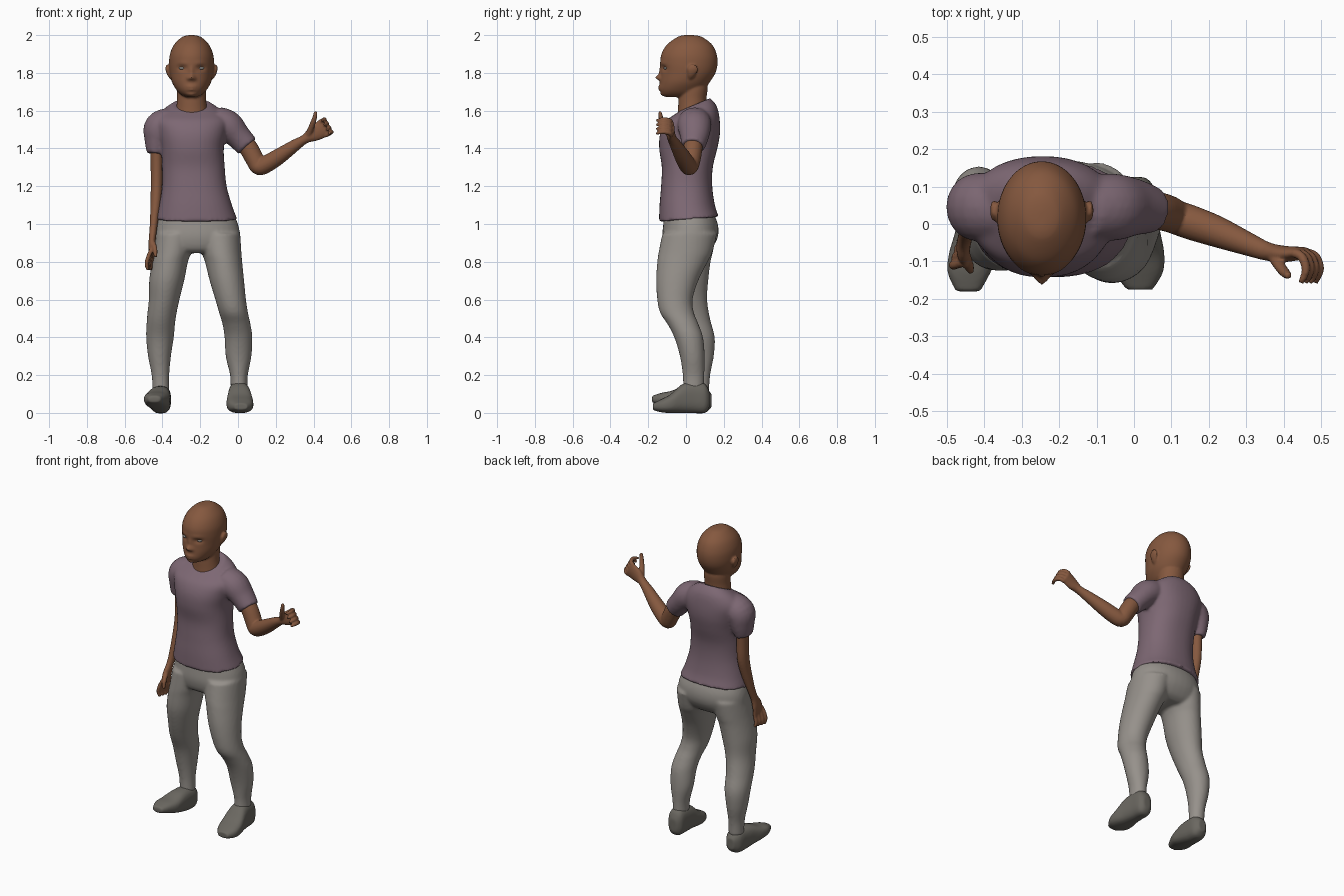
import bpy, bmesh, math
from mathutils import Vector, Matrix


def material(name, rgb):
    m = bpy.data.materials.new(name)
    m.diffuse_color = (*rgb, 1)
    return m


SKIN = material("brown_skin", (0.235, 0.098, 0.049))
SHIRT = material("mauve_cloth", (0.205, 0.137, 0.172))
PANTS = material("grey_cloth", (0.305, 0.283, 0.258))
SHOE = material("dark_grey_shoe", (0.145, 0.136, 0.118))
EYE = material("pale_eye", (0.26, 0.25, 0.23))


def smooth_rows(rows, steps):
    """Catmull-Rom interpolation between control rows."""
    out = []
    for i in range(len(rows) - 1):
        a, b, c, d = (rows[max(i - 1, 0)], rows[i], rows[i + 1], rows[min(i + 2, len(rows) - 1)])
        for s in range(steps):
            t = s / steps
            out.append([0.5 * (2 * q + (r - p) * t + (2 * p - 5 * q + 4 * r - w) * t * t
                               + (3 * q - p - 3 * r + w) * t ** 3) for p, q, r, w in zip(a, b, c, d)])
    return out + [list(rows[-1])]


def skin_rings(bm, rings):
    loops = [[bm.verts.new(v) for v in ring] for ring in rings]
    n = len(loops[0])
    for a, b in zip(loops, loops[1:]):
        for i in range(n):
            bm.faces.new((a[i], a[(i + 1) % n], b[(i + 1) % n], b[i]))
    bm.faces.new(loops[0][::-1])
    bm.faces.new(loops[-1])


def slices(bm, rows, axis="z", power=1.0, n=40, steps=5):
    """Loft of flat slices: (position, x0, x1, v0, v1, tilt)."""
    rings = []
    for h, x0, x1, v0, v1, k in smooth_rows([(*r, 0)[:6] for r in rows], steps):
        ring = []
        for i in range(n):
            a = 2 * math.pi * i / n
            c, s = [math.copysign(abs(f) ** power, f) for f in (math.cos(a), math.sin(a))]
            x, v = (x0 + x1) / 2 + c * (x1 - x0) / 2, (v0 + v1) / 2 + s * (v1 - v0) / 2
            w = h + k * s * (v1 - v0) / 2
            ring.append((x, v, w) if axis == "z" else (x, w, v))
        rings.append(ring)
    skin_rings(bm, rings)


def tube(bm, pts, side=(0, 1, 0), n=20, steps=5):
    """Tube along a path: (x, y, z, radius along side, other radius)."""
    rows = smooth_rows([(*p, p[3])[:5] for p in pts], steps)
    rings = []
    for i, r in enumerate(rows):
        t = (Vector(rows[min(i + 1, len(rows) - 1)][:3]) - Vector(rows[max(i - 1, 0)][:3])).normalized()
        u = Vector(side)
        u = (u - t * u.dot(t)).normalized()
        v = t.cross(u)
        rings.append([Vector(r[:3]) + u * r[3] * math.cos(2 * math.pi * j / n)
                      + v * r[4] * math.sin(2 * math.pi * j / n) for j in range(n)])
    skin_rings(bm, rings)


def ball(bm, centre, size):
    bmesh.ops.create_uvsphere(bm, u_segments=24, v_segments=14, radius=1,
                              matrix=Matrix.Translation(centre) @ Matrix.Diagonal((*size, 1)))


def finish(bm, name, mat, voxel=0.01, rounds=4):
    bmesh.ops.recalc_face_normals(bm, faces=bm.faces)
    for f in bm.faces:
        f.smooth = True
    me = bpy.data.meshes.new(name)
    bm.to_mesh(me)
    bm.free()
    me.materials.append(mat)
    ob = bpy.data.objects.new(name, me)
    bpy.context.collection.objects.link(ob)
    if voxel:
        # Blend the overlapping pieces into one skin
        rm = ob.modifiers.new("blend", "REMESH")
        rm.mode, rm.voxel_size, rm.use_smooth_shade = "VOXEL", voxel, True
        sm = ob.modifiers.new("soften", "SMOOTH")
        sm.factor, sm.iterations = 0.5, rounds
    return ob


# Head: skull loft, then face features pushed along y
HX = -0.246
bm = bmesh.new()
skull = [(2.0, 0.012, -0.01, 0.04), (1.99, 0.05, -0.045, 0.085), (1.95, 0.092, -0.1, 0.138),
         (1.9, 0.114, -0.13, 0.162), (1.85, 0.119, -0.136, 0.167), (1.8, 0.115, -0.134, 0.156),
         (1.75, 0.103, -0.138, 0.125), (1.71, 0.08, -0.14, 0.095), (1.685, 0.056, -0.13, 0.08),
         (1.672, 0.03, -0.105, 0.05)]
slices(bm, [(z, HX - r, HX + r, y0, y1) for z, r, y0, y1 in skull], n=72, steps=7)
bumps = [(0, 1.776, 0.016, 0.013, -0.028), (0, 1.808, 0.011, 0.024, -0.01),
         (0, 1.727, 0.026, 0.007, -0.008), (0, 1.711, 0.022, 0.006, -0.006),
         (0, 1.698, 0.03, 0.006, 0.005), (0, 1.684, 0.025, 0.01, -0.004)]
for sx in (-1, 1):
    bumps += [(sx * 0.049, 1.825, 0.022, 0.013, 0.014), (sx * 0.045, 1.852, 0.03, 0.009, -0.004),
              (sx * 0.017, 1.769, 0.009, 0.008, -0.009)]
for v in bm.verts:
    if v.co.y < 0:
        v.co.y += sum(d * math.exp(-((v.co.x - HX - x) / a) ** 2 - ((v.co.z - z) / b) ** 2)
                      for x, z, a, b, d in bumps)
# Neck and ears
slices(bm, [(1.54, -0.34, -0.15, -0.05, 0.11), (1.6, -0.328, -0.162, -0.043, 0.108),
            (1.66, -0.323, -0.169, -0.04, 0.108), (1.72, -0.323, -0.169, -0.035, 0.115),
            (1.77, -0.315, -0.177, -0.03, 0.11)])
for sx in (-1, 1):
    tube(bm, [(HX + sx * 0.1, 0.02, 1.77, 0.014, 0.01), (HX + sx * 0.117, 0.027, 1.79, 0.02, 0.011),
              (HX + sx * 0.128, 0.036, 1.82, 0.028, 0.01), (HX + sx * 0.126, 0.038, 1.842, 0.016, 0.008)])
finish(bm, "head", SKIN, 0.006, 3)

# Eyes
for side, sx in (("right", -1), ("left", 1)):
    bm = bmesh.new()
    ball(bm, (HX + sx * 0.05, -0.107, 1.825), (0.017, 0.011, 0.008))
    finish(bm, side + "_eye", EYE, 0)

# Shirt: torso and two short sleeves
bm = bmesh.new()
slices(bm, [(1.025, -0.434, -0.004, -0.143, 0.174, 0.08), (1.1, -0.417, -0.032, -0.14, 0.153, 0),
            (1.2, -0.402, -0.06, -0.132, 0.139, 0), (1.3, -0.402, -0.07, -0.128, 0.142, 0),
            (1.4, -0.408, -0.075, -0.142, 0.166, 0), (1.48, -0.425, -0.06, -0.137, 0.18, 0),
            (1.55, -0.44, -0.05, -0.108, 0.178, 0.05), (1.6, -0.4, -0.09, -0.065, 0.163, 0.2),
            (1.632, -0.345, -0.145, -0.035, 0.128, 0.42)], power=0.88)
tube(bm, [(-0.35, 0.045, 1.545, 0.085, 0.075), (-0.413, 0.045, 1.51, 0.092, 0.085),
          (-0.43, 0.045, 1.44, 0.08, 0.066), (-0.437, 0.04, 1.372, 0.062, 0.046)])
tube(bm, [(-0.12, 0.045, 1.55, 0.085, 0.075), (-0.055, 0.045, 1.52, 0.09, 0.082),
          (0.0, 0.045, 1.465, 0.077, 0.068), (0.05, 0.037, 1.41, 0.062, 0.062)])
finish(bm, "shirt", SHIRT, 0.009, 5)

# Trousers: hips and two legs
bm = bmesh.new()
slices(bm, [(1.08, -0.405, -0.035, -0.11, 0.135), (1.0, -0.431, 0.0, -0.12, 0.168),
            (0.93, -0.438, 0.012, -0.125, 0.168), (0.87, -0.435, 0.01, -0.11, 0.135),
            (0.846, -0.4, -0.03, -0.08, 0.1)], power=0.9)
slices(bm, [(0.95, -0.435, -0.22, -0.12, 0.16), (0.85, -0.448, -0.247, -0.125, 0.142),
            (0.8, -0.456, -0.265, -0.125, 0.13), (0.7, -0.47, -0.285, -0.12, 0.118),
            (0.6, -0.472, -0.31, -0.095, 0.112), (0.5, -0.482, -0.33, -0.06, 0.127),
            (0.4, -0.486, -0.34, -0.015, 0.152), (0.3, -0.476, -0.355, 0.01, 0.147),
            (0.2, -0.457, -0.364, 0.027, 0.128), (0.11, -0.452, -0.364, 0.03, 0.122)])
slices(bm, [(0.95, -0.21, 0.012, -0.125, 0.165), (0.85, -0.192, 0.018, -0.145, 0.14),
            (0.8, -0.175, 0.022, -0.152, 0.115), (0.7, -0.15, 0.032, -0.158, 0.065),
            (0.6, -0.12, 0.042, -0.152, 0.035), (0.53, -0.1, 0.053, -0.137, 0.042),
            (0.47, -0.082, 0.066, -0.098, 0.066), (0.4, -0.071, 0.076, -0.062, 0.09),
            (0.3, -0.065, 0.071, -0.032, 0.099), (0.2, -0.042, 0.052, -0.017, 0.097),
            (0.13, -0.039, 0.05, -0.016, 0.096)])
finish(bm, "trousers", PANTS, 0.009, 5)

# Shoes: the right one has its toe lifted
for name, rows in (
    ("left_shoe", [(0.125, -0.02, 0.03, 0.03, 0.11), (0.1, -0.044, 0.052, 0.0, 0.155),
                   (0.04, -0.05, 0.06, -0.001, 0.165), (-0.02, -0.054, 0.07, -0.001, 0.152),
                   (-0.08, -0.061, 0.081, -0.001, 0.1), (-0.13, -0.052, 0.077, 0.003, 0.073),
                   (-0.175, -0.02, 0.05, 0.015, 0.05)]),
    ("right_shoe", [(0.135, -0.43, -0.38, 0.03, 0.1), (0.1, -0.458, -0.357, 0.0, 0.137),
                    (0.04, -0.467, -0.355, -0.001, 0.142), (-0.02, -0.477, -0.357, 0.01, 0.137),
                    (-0.08, -0.494, -0.363, 0.025, 0.116), (-0.13, -0.497, -0.383, 0.04, 0.106),
                    (-0.18, -0.475, -0.41, 0.055, 0.09)])):
    bm = bmesh.new()
    slices(bm, rows, axis="y", power=0.75)
    finish(bm, name, SHOE, 0.007, 4)

# Right arm hanging down, with relaxed hand
bm = bmesh.new()
tube(bm, [(-0.43, 0.045, 1.45, 0.045, 0.038), (-0.43, 0.044, 1.33, 0.042, 0.033),
          (-0.43, 0.038, 1.22, 0.042, 0.032), (-0.434, 0.015, 1.12, 0.036, 0.029),
          (-0.446, -0.02, 1.0, 0.026, 0.021), (-0.452, -0.042, 0.94, 0.026, 0.019),
          (-0.456, -0.062, 0.89, 0.04, 0.018), (-0.458, -0.072, 0.845, 0.038, 0.014)])
for i in range(4):
    y, x = -0.104 + 0.022 * i, -0.477 + 0.007 * i
    tube(bm, [(-0.458, y, 0.865, 0.011), (x, y - 0.006, 0.82, 0.0115),
              (x - 0.007, y - 0.006, 0.785, 0.0105), (x, y, 0.757, 0.008)], n=12)
tube(bm, [(-0.452, -0.075, 0.905, 0.014), (-0.44, -0.112, 0.87, 0.013), (-0.436, -0.125, 0.825, 0.009)], n=12)
finish(bm, "right_arm", SKIN, 0.0055, 2)

# Left arm bent at the elbow, hand raised with curled fingers
bm = bmesh.new()
tube(bm, [(-0.01, 0.045, 1.475, 0.045), (0.05, 0.038, 1.41, 0.05), (0.09, 0.028, 1.34, 0.049),
          (0.112, 0.018, 1.304, 0.046), (0.155, 0.003, 1.32, 0.046), (0.22, -0.02, 1.36, 0.042),
          (0.3, -0.052, 1.415, 0.032), (0.355, -0.073, 1.45, 0.025), (0.4, -0.08, 1.478, 0.022, 0.042),
          (0.455, -0.077, 1.508, 0.016, 0.049)])
d, up = Vector((0.87, 0, 0.49)), Vector((-0.49, 0, 0.87))
for i in range(4):
    base = Vector((0.445, 0, 1.502)) + up * (-0.038 + 0.0255 * i)
    path = [(0, -0.077, 0.012), (0.025, -0.088, 0.0125), (0.037, -0.122, 0.0115), (0.022, -0.157, 0.008)]
    tube(bm, [(*(base + d * f + Vector((0, y, 0))), r) for f, y, r in path], side=up, n=12)
tube(bm, [(0.375, -0.088, 1.475, 0.018), (0.393, -0.118, 1.525, 0.015),
          (0.405, -0.132, 1.56, 0.013), (0.412, -0.138, 1.595, 0.009)], n=12)
finish(bm, "left_arm", SKIN, 0.0055, 2)
